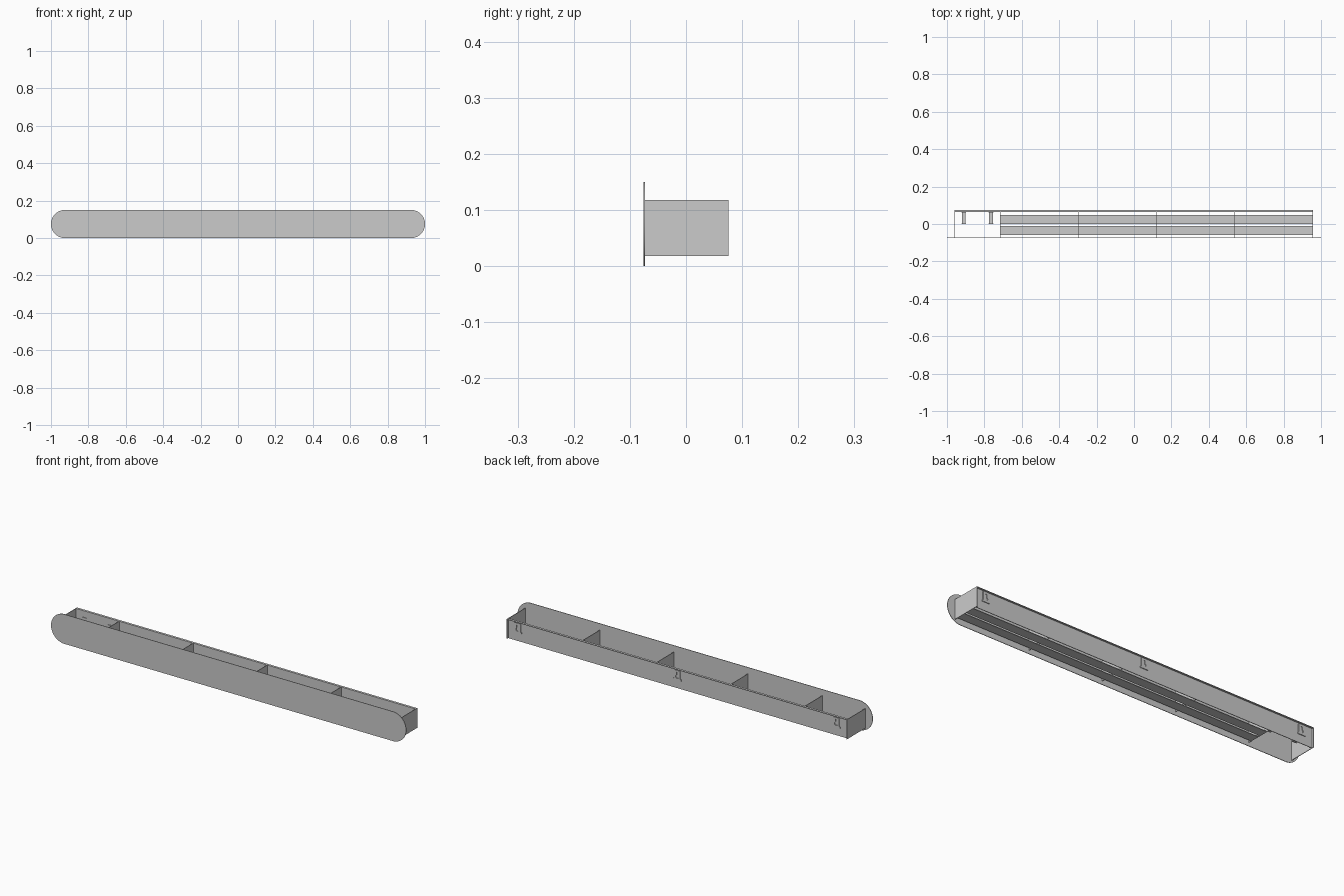
import bpy, bmesh, math

if "Cube" in bpy.data.objects:
    bpy.data.objects.remove(bpy.data.objects["Cube"])

T = 0.003  # sheet thickness


def box(name, x0, x1, y0, y1, z0, z1):
    bm = bmesh.new()
    bmesh.ops.create_cube(bm, size=1)
    for v in bm.verts:
        v.co.x = (x0 + x1) / 2 + v.co.x * (x1 - x0)
        v.co.y = (y0 + y1) / 2 + v.co.y * (y1 - y0)
        v.co.z = (z0 + z1) / 2 + v.co.z * (z1 - z0)
    me = bpy.data.meshes.new(name)
    bm.to_mesh(me)
    bm.free()
    ob = bpy.data.objects.new(name, me)
    bpy.context.collection.objects.link(ob)
    return ob


def plate(name, loops, x, y, thick):
    """Upright plate facing y from (x, z) outlines; inner loops become holes."""
    cu = bpy.data.curves.new(name, 'CURVE')
    cu.dimensions = '2D'
    cu.fill_mode = 'BOTH'
    cu.extrude = thick / 2
    for pts in loops:
        sp = cu.splines.new('POLY')
        sp.points.add(len(pts) - 1)
        for p, (px, pz) in zip(sp.points, pts):
            p.co = (px, pz, 0, 1)
        sp.use_cyclic_u = True
    ob = bpy.data.objects.new(name, cu)
    bpy.context.collection.objects.link(ob)
    ob.location = (x, y, 0)
    ob.rotation_euler.x = math.pi / 2
    bpy.ops.object.select_all(action='DESELECT')
    ob.select_set(True)
    bpy.context.view_layer.objects.active = ob
    bpy.ops.object.convert(target='MESH')
    return bpy.context.object


def arc(cx, cz, r, a0, a1, n):
    return [(cx + r * math.cos(math.radians(a0 + (a1 - a0) * i / n)),
             cz + r * math.sin(math.radians(a0 + (a1 - a0) * i / n))) for i in range(n + 1)]


# Pill-shaped front panel
front = plate("front_panel", [arc(0.925, 0.075, 0.075, -90, 90, 32)
                              + arc(-0.925, 0.075, 0.075, 90, 270, 32)], 0, -0.0745, T)
bpy.ops.object.shade_smooth_by_angle()

# Back panel with outward lip along the top
box("back_panel", -0.957, 0.957, 0.064, 0.064 + T, 0.018, 0.118)
box("back_top_lip", -0.957, 0.957, 0.064 + T, 0.076, 0.115, 0.118)

# End plates and dividers
for name, x in (("left_end", -0.9585), ("right_end", 0.9555)):
    box(name, x - T / 2, x + T / 2, -0.073, 0.076, 0.018, 0.118)
for i in range(4):
    x = -0.715 + i * 0.417
    box(f"divider_{i + 1}", x - T / 2, x + T / 2, -0.073, 0.064, 0.018, 0.118)

# Floor slats, leaving the left bay open
for name, y in (("front_slat", -0.034), ("back_slat", 0.025)):
    box(name, -0.715, 0.955, y - 0.024, y + 0.024, 0.018, 0.021)

# Pegs in the open bay: base plate, arm and upturned tip
for i, x in enumerate((-0.91, -0.765)):
    box(f"peg_{i + 1}_base", x - 0.013, x + 0.013, 0.061, 0.064, 0.055, 0.085)
    box(f"peg_{i + 1}_arm", x - 0.010, x + 0.010, 0.003, 0.061, 0.058, 0.062)
    box(f"peg_{i + 1}_tip", x - 0.013, x + 0.013, 0.0, 0.003, 0.058, 0.074)

# Keyhole hangers on the back
outer = [(-0.022, 0.060), (0.022, 0.060), (0.022, 0.066), (0.017, 0.069),
         (0.017, 0.110), (-0.017, 0.110), (-0.017, 0.069), (-0.022, 0.066)]
keyhole = arc(0, 0.078, 0.009, 63, -243, 16) + arc(0, 0.098, 0.004, 180, 0, 8)
for i, x in enumerate((-0.895, 0.0, 0.9)):
    plate(f"hanger_{i + 1}", [outer, keyhole], x, 0.069, 0.004)
